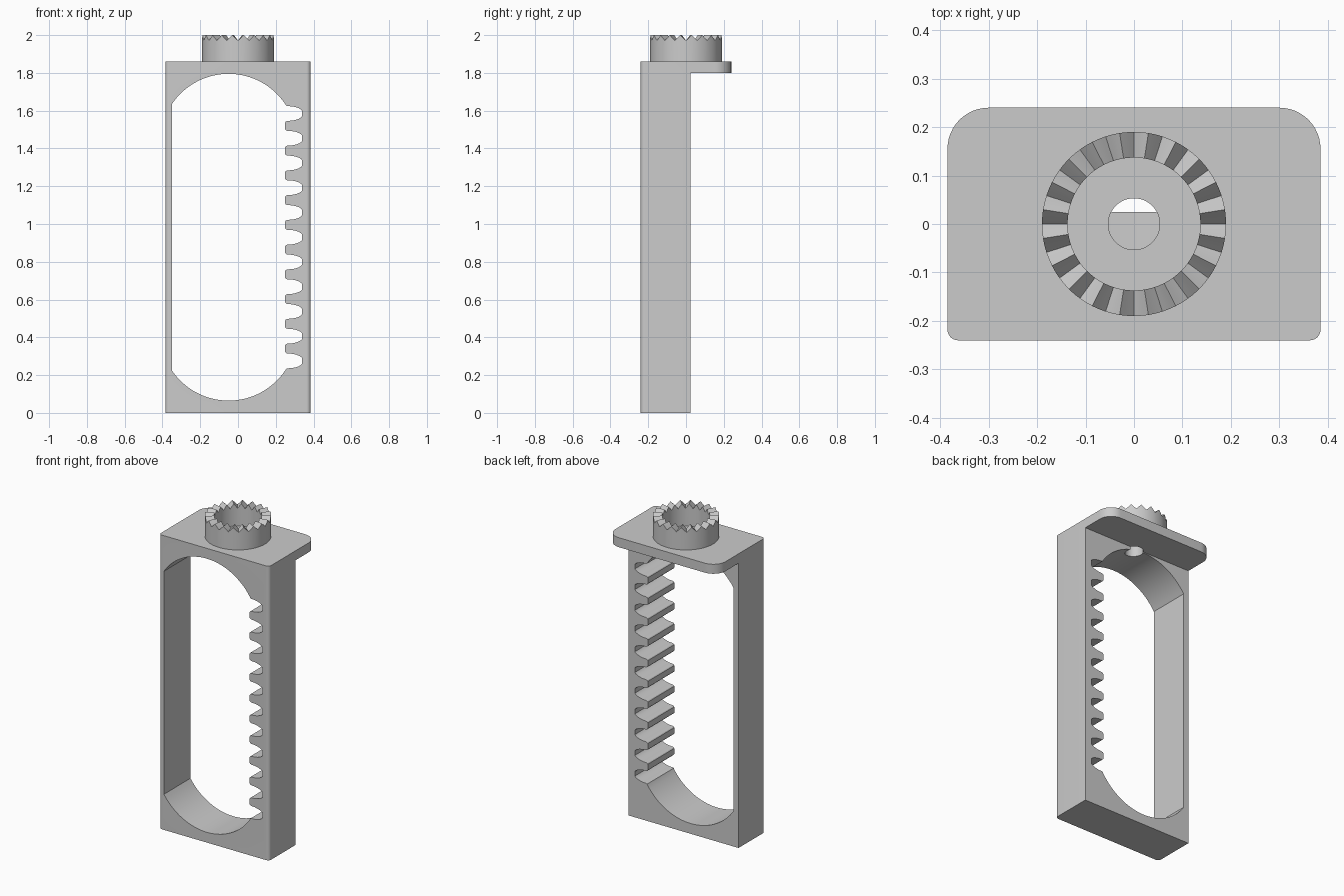
import bpy, bmesh
from math import sin, cos, pi, radians, sqrt, asin

if "Cube" in bpy.data.objects:
    bpy.data.objects.remove(bpy.data.objects["Cube"])

PITCH, MID = 0.131, 0.93


def make_object(name, bm):
    bmesh.ops.recalc_face_normals(bm, faces=bm.faces)
    mesh = bpy.data.meshes.new(name)
    bm.to_mesh(mesh)
    bm.free()
    ob = bpy.data.objects.new(name, mesh)
    bpy.context.collection.objects.link(ob)
    return ob


def prism(name, points, offset):
    """Extrude a closed outline of 3D points along an offset vector."""
    bm = bmesh.new()
    face = bm.faces.new([bm.verts.new(p) for p in points])
    ext = bmesh.ops.extrude_face_region(bm, geom=[face], use_keep_orig=True)
    verts = [g for g in ext["geom"] if isinstance(g, bmesh.types.BMVert)]
    bmesh.ops.translate(bm, verts=verts, vec=offset)
    return make_object(name, bm)


def cut(target, cutter):
    cutter.hide_render = True
    mod = target.modifiers.new("cut", "BOOLEAN")
    mod.operation, mod.solver, mod.object = "DIFFERENCE", "EXACT", cutter
    bpy.context.view_layer.objects.active = target
    bpy.ops.object.modifier_apply(modifier=mod.name)
    bpy.data.objects.remove(cutter)


def arc(cx, cy, r, a0, a1, n):
    return [(cx + r * cos(a0 + (a1 - a0) * i / n),
             cy + r * sin(a0 + (a1 - a0) * i / n)) for i in range(n + 1)]


# Body block: rounded footprint, small radii in front and large ones behind
outline = []
for cx, cy, r, a in ((0.385, 0.24, 0.085, 0), (-0.385, 0.24, 0.085, 90),
                     (-0.385, -0.24, 0.022, 180), (0.385, -0.24, 0.022, 270)):
    sx, sy = (1 if cx > 0 else -1), (1 if cy > 0 else -1)
    outline += arc(cx - sx * r, cy - sy * r, r, radians(a), radians(a + 90), 12)
body = prism("rack_frame", [(x, y, 0) for x, y in outline], (0, 0, 1.86))

# Clear the space under the overhanging rear of the top plate
cut(body, prism("rear_cutter",
                [(-1, 0.025, -1), (1, 0.025, -1), (1, 1, -1), (-1, 1, -1)], (0, 0, 2.8)))

# Slot profile: top arc, gaps between the rack teeth, bottom arc
half, rise, edge = 0.30, 0.16, 0.705
R = (half ** 2 + rise ** 2) / (2 * rise)
spread = asin(half / R)
top = arc(-0.05, MID + edge + rise - R, R, pi / 2 + spread, pi / 2 - spread, 32)
gap = [(0.25, 0.047), (0.254, 0.042), (0.262, 0.039), (0.285, 0.038), (0.305, 0.034),
       (0.322, 0.028), (0.334, 0.021), (0.34, 0.014)]
slot = list(top)
for i in range(11):
    zc = MID + (5 - i) * PITCH
    side = gap[1:] if i == 0 else gap
    slot += [(x, zc + d) for x, d in side]
    side = gap[1:] if i == 10 else gap
    slot += [(x, zc - d) for x, d in reversed(side)]
slot += [(x, 2 * MID - z) for x, z in reversed(top)]
cut(body, prism("slot_cutter", [(x, -0.5, z) for x, z in slot], (0, 1, 0)))

# Screw hole through the top plate
cut(body, prism("hole_cutter",
                [(x, y, 1.7) for x, y in arc(0, 0, 0.053, 0, 2 * pi, 48)[:-1]], (0, 0, 0.3)))

# Crown ring: 20 radial V teeth around the top edge
bm = bmesh.new()
N, TEETH = 120, 20
step = N // TEETH
rings = []
for i in range(N):
    a = 2 * pi * i / N + pi / 2
    tooth = 1 - abs(2 * (i % step) / step - 1)
    z = 1.971 + 0.029 * tooth
    rings.append([bm.verts.new((r * cos(a), r * sin(a), h))
                  for r, h in ((0.19, 1.86), (0.19, z), (0.137, z), (0.137, 1.86))])
for i in range(N):
    p, q = rings[i], rings[(i + 1) % N]
    for k in range(4):
        m = (k + 1) % 4
        bm.faces.new((p[k], q[k], q[m], p[m]))
ring = make_object("toothed_crown", bm)

# Smooth the curved walls, keep edges crisp
for ob in (body, ring):
    bpy.ops.object.select_all(action="DESELECT")
    ob.select_set(True)
    bpy.context.view_layer.objects.active = ob
    bpy.ops.object.shade_smooth_by_angle(angle=radians(25))
